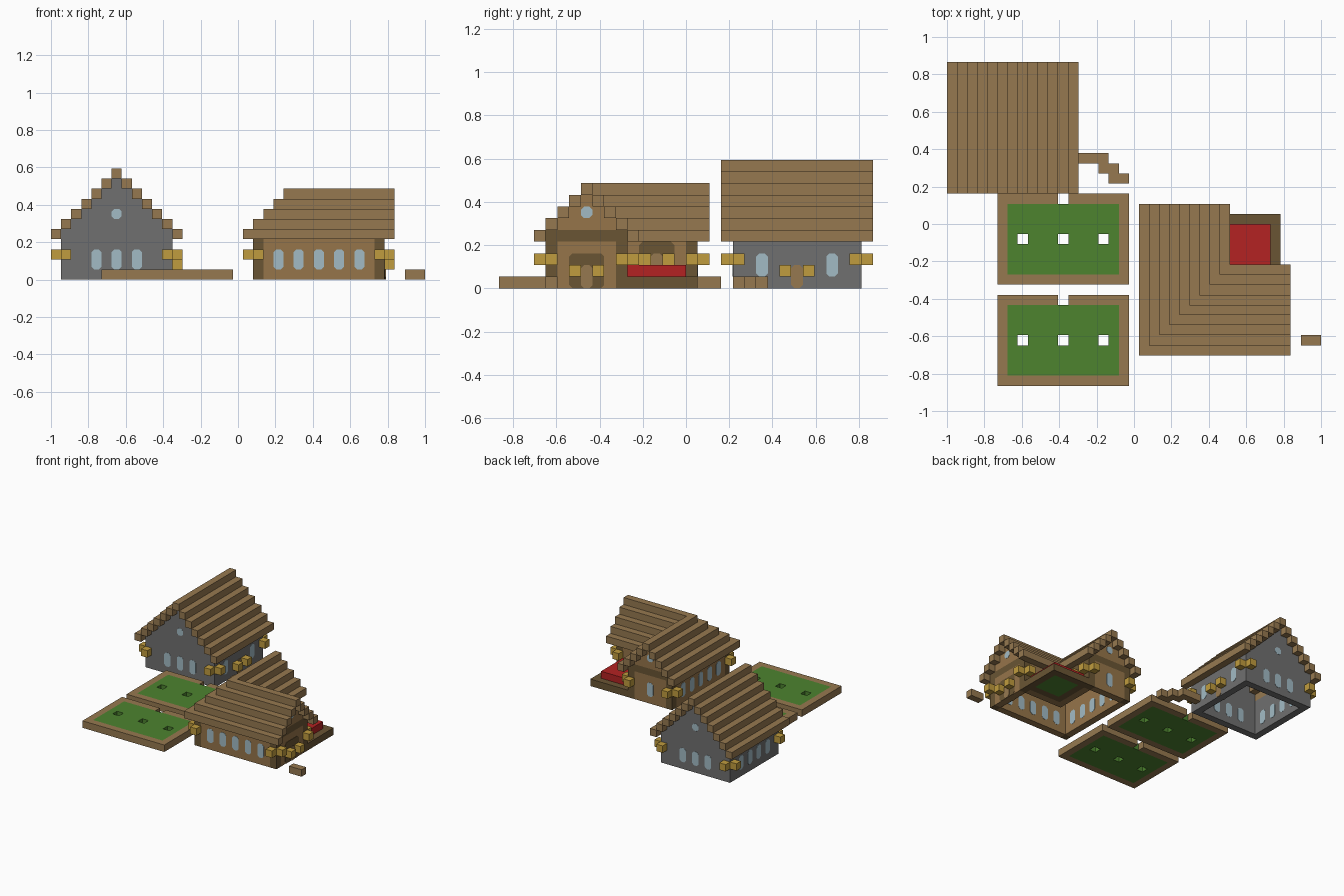
import bpy, bmesh
from mathutils import Matrix, Vector

if "Cube" in bpy.data.objects:
    bpy.data.objects.remove(bpy.data.objects["Cube"])

V = 2 / 37                                   # one building block
ORIGIN = Vector((-1, -16 * V, 0))


def material(name, rgb):
    m = bpy.data.materials.new(name)
    m.use_nodes = True
    lin = [((c / 255 + 0.055) / 1.055) ** 2.4 for c in rgb] + [1]
    m.diffuse_color = lin
    m.node_tree.nodes["Principled BSDF"].inputs["Base Color"].default_value = lin
    return m


WOOD = material("plank brown", (150, 121, 80))
WALL = material("wall brown", (150, 117, 74))
DARK = material("dark timber", (106, 85, 52))
STONE = material("stone grey", (112, 112, 112))
GLASS = material("pale glass", (162, 187, 197))
GOLD = material("lantern gold", (192, 156, 62))
GREEN = material("grass green", (77, 131, 47))
RED = material("red cloth", (180, 34, 34))


def finish(name, bm, mat):
    bmesh.ops.recalc_face_normals(bm, faces=bm.faces)
    me = bpy.data.meshes.new(name)
    bm.to_mesh(me)
    bm.free()
    me.materials.append(mat)
    ob = bpy.data.objects.new(name, me)
    bpy.context.collection.objects.link(ob)
    return ob


def blocks(name, mat, boxes):
    """Boxes given by low corner and size, counted in blocks."""
    bm = bmesh.new()
    for x, y, z, dx, dy, dz in boxes:
        centre = ORIGIN + Vector((x + dx / 2, y + dy / 2, z + dz / 2)) * V
        size = Matrix.Diagonal((dx * V, dy * V, dz * V, 1))
        bmesh.ops.create_cube(bm, size=1, matrix=Matrix.Translation(centre) @ size)
    return finish(name, bm, mat)


def panes(name, mat, axis, wall, items, lo=-0.03, hi=1.03):
    """Chamfered panels set in a wall block; items are (start, bottom, width, height)."""
    bm = bmesh.new()
    for u, z, w, h in items:
        c = 0.28
        outline = []
        for px, pz, a, b in ((0, 0, 0, 1), (w, 0, 1, 0), (w, h, 0, -1), (0, h, -1, 0)):
            sx, sz = (1 if px == 0 else -1), (1 if pz == 0 else -1)
            corner = [(px, pz + c * sz), (px + c * sx, pz)]
            outline += corner if (a == 0) else corner[::-1]
        verts = []
        for px, pz in outline:
            p = (wall + lo, u + px, z + pz) if axis == "x" else (u + px, wall + lo, z + pz)
            verts.append(bm.verts.new(ORIGIN + Vector(p) * V))
        face = bm.faces.new(verts)
        new = bmesh.ops.extrude_face_region(bm, geom=[face])["geom"]
        step = Vector((1, 0, 0) if axis == "x" else (0, 1, 0)) * (hi - lo) * V
        bmesh.ops.translate(bm, vec=step, verts=[g for g in new if isinstance(g, bmesh.types.BMVert)])
    return finish(name, bm, mat)


def windows(name, axis, wall, starts, round_at=None):
    items = [(s, 1, 1, 2) for s in starts]
    if round_at is not None:
        items.append((round_at, 6, 1, 1))
    panes(name, GLASS, axis, wall, items)


def lanterns(name, spots):
    blocks(name, GOLD, [(x, y, z, 1, 1, 1) for x, y, z in spots])


def frame(x, y, dx, dy):
    return [(x, y, 0, dx, 1, 1), (x, y + dy - 1, 0, dx, 1, 1),
            (x, y + 1, 0, 1, dy - 2, 1), (x + dx - 1, y + 1, 0, 1, dy - 2, 1)]


# Stone house: stepped roof, side walls, stepped gables
for n in range(13):
    blocks(f"stone_house_roof_beam_{n}", WOOD, [(n, 19, 4 + min(n, 12 - n), 1, 13, 1)])
blocks("stone_house_side_walls", STONE, [(x, 21, 0, 1, 9, 5) for x in (1, 11)])
for side, y in (("front", 20), ("back", 30)):
    blocks(f"stone_house_{side}_gable", STONE,
           [(x, y, 0, 1, 1, 4 + min(x, 12 - x)) for x in range(1, 12)])
    windows(f"stone_house_{side}_windows", "y", y, (4, 6, 8), 6)
windows("stone_house_right_windows", "x", 1, range(22, 29, 2))
windows("stone_house_left_windows", "x", 11, (22, 28))
panes("stone_house_door", WOOD, "x", 11, [(25, 0, 1, 2)], -0.05, 1.08)
lanterns("stone_house_lanterns",
         [(x, y, 2) for x in (0, 12) for y in (20, 30)]
         + [(x, y, 2) for x in (1, 11) for y in (19, 31)]
         + [(12, 24, 1), (12, 26, 1)])

# Timber house: L-shaped stepped roof, mitred at the corner
for n in range(9):
    z = 4 + min(n, 8 - n)
    blocks(f"timber_house_roof_beam_{n}", WOOD,
           [(19 + n, 3 + n, z, 15 - n, 1, 1), (19 + n, 4 + n, z, 1, 14 - n, 1)])

# Timber house walls between the corner posts
blocks("timber_house_long_walls", WALL,
       [(21, 4, 0, 11, 1, 5), (20, 5, 0, 1, 11, 5),
        (26, 10, 0, 6, 1, 5), (26, 11, 0, 1, 5, 5)])
ends = [(32, 4 + n, n) for n in range(7)], [(20 + n, 16, n) for n in range(7)]
for side, columns in zip(("left", "back"), ends):
    blocks(f"timber_house_{side}_gable", WALL,
           [(x, y, 0, 1, 1, 4) for x, y, n in columns[1:-1]]
           + [(x, y, 5, 1, 1, min(n, 6 - n)) for x, y, n in columns[1:-1]])
    blocks(f"timber_house_{side}_beam", DARK, [(x, y, 4, 1, 1, 1) for x, y, n in columns])
blocks("timber_house_posts", DARK,
       [(x, y, 0, 1, 1, 4) for x, y in ((32, 4), (32, 10), (20, 16), (26, 16))]
       + [(20, 4, 0, 1, 1, 5)])

# Timber house windows, doors and lanterns
windows("timber_house_front_windows", "y", 4, range(22, 31, 2))
windows("timber_house_right_windows", "x", 20, range(6, 15, 2))
windows("timber_house_left_windows", "x", 32, (), 7)
windows("timber_house_back_windows", "y", 16, (23,), 23)
for name, wall, y, z in (("left", 32, 6, 0), ("yard", 26, 12, 1)):
    panes(f"{name}_door_surround", DARK, "x", wall, [(y, z, 3, 3)], -0.03, 1.05)
    panes(f"{name}_door", WOOD, "x", wall, [(y + 1, z, 1, 2)], -0.08, 1.12)
    lanterns(f"{name}_door_lanterns", [(wall + 1, y, z + 1), (wall + 1, y + 2, z + 1)])
lanterns("timber_house_lanterns",
         [(x, y, 2) for x, y in ((19, 4), (20, 3), (33, 4), (32, 3), (33, 10),
                                 (32, 11), (19, 16), (20, 17), (26, 17), (27, 16))])

# Raised yard with red cloth
blocks("yard_frame", DARK, frame(27, 11, 6, 6))
blocks("yard_ground", GREEN, [(28, 12, 0, 4, 4, 1)])
blocks("yard_cloth", RED, [(27, 11, 1, 5, 5, 1)])

# Gardens: edging with a gap at the back, lawn with three planting holes
for name, y in (("front", 0), ("back", 10)):
    edging = frame(5, y, 13, 9)
    edging[1:2] = [(5, y + 8, 0, 6, 1, 1), (12, y + 8, 0, 6, 1, 1)]
    blocks(f"{name}_garden_edging", WOOD, edging)
    lawn = [(6, y + 1, 0, 11, 3, 1), (6, y + 5, 0, 11, 3, 1)]
    lawn += [(x, y + 4, 0, w, 1, 1) for x, w in ((6, 1), (8, 3), (12, 3), (16, 1))]
    blocks(f"{name}_garden_lawn", GREEN, lawn)

# Stepping path and doorstep
blocks("garden_path", WOOD, [(13, 22, 0, 3, 1, 1), (15, 21, 0, 2, 1, 1), (16, 20, 0, 2, 1, 1)])
blocks("doorstep", WOOD, [(35, 4, 0, 2, 1, 1)])
